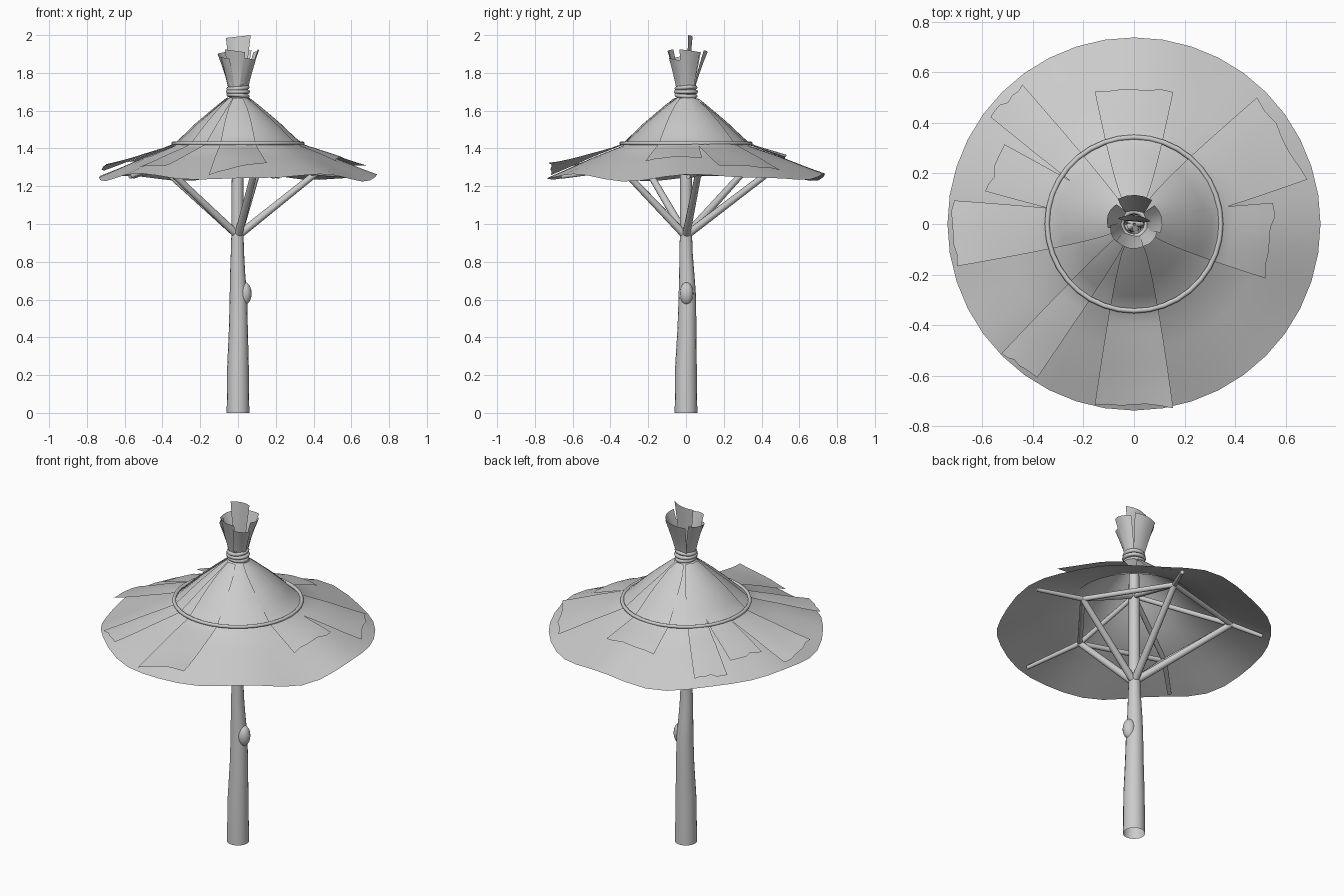
import bpy, bmesh, math, random
from mathutils import Vector

random.seed(4)
if "Cube" in bpy.data.objects:
    bpy.data.objects.remove(bpy.data.objects["Cube"], do_unlink=True)

mat = bpy.data.materials.new("plain grey")
mat.use_nodes = True
GREY = (0.6, 0.6, 0.6, 1)
mat.diffuse_color = GREY
mat.node_tree.nodes["Principled BSDF"].inputs["Base Color"].default_value = GREY


def finish(name, bm, fix_normals=True):
    if fix_normals:
        bmesh.ops.recalc_face_normals(bm, faces=bm.faces)
    for f in bm.faces:
        f.smooth = True
    mesh = bpy.data.meshes.new(name)
    bm.to_mesh(mesh)
    bm.free()
    mesh.materials.append(mat)
    obj = bpy.data.objects.new(name, mesh)
    bpy.context.collection.objects.link(obj)
    bpy.ops.object.select_all(action="DESELECT")
    obj.select_set(True)
    bpy.context.view_layer.objects.active = obj
    bpy.ops.object.shade_smooth_by_angle(angle=math.radians(40))


def sheet(name, rows, cols, point, wrap=False):
    """Grid surface from point(row, col)."""
    bm = bmesh.new()
    g = [[bm.verts.new(point(i, j)) for j in range(cols)] for i in range(rows)]
    for i in range(rows - 1):
        for j in range(cols if wrap else cols - 1):
            k = (j + 1) % cols
            bm.faces.new((g[i][j], g[i + 1][j], g[i + 1][k], g[i][k]))
    finish(name, bm, False)


def pole(name, a, b, r1, r2, sides=10):
    a, b = Vector(a), Vector(b)
    bm = bmesh.new()
    bmesh.ops.create_cone(bm, cap_ends=True, segments=sides, radius1=r1,
                          radius2=r2, depth=(b - a).length)
    bm.transform((b - a).to_track_quat("Z", "Y").to_matrix().to_4x4())
    bmesh.ops.translate(bm, vec=(a + b) / 2, verts=bm.verts)
    finish(name, bm)


def hoop(name, radius, tube, z, tilt=(0, 0)):
    bpy.ops.mesh.primitive_torus_add(
        major_radius=radius, minor_radius=tube, major_segments=36,
        minor_segments=8, location=(0, 0, z), rotation=(tilt[0], tilt[1], 0))
    obj = bpy.context.object
    obj.name = name
    obj.data.materials.append(mat)
    bpy.ops.object.shade_smooth()


def polar(r, angle, z):
    return Vector((r * math.cos(angle), r * math.sin(angle), z))


# Trunk: slightly bent, tapering, open at the foot, with a knot on its left
TRUNK = [(0, 0, 0, .06), (.25, 0, 0, .057), (.45, .002, .005, .05),
         (.62, .002, .007, .046), (.74, -.002, .004, .04), (.85, -.003, 0, .035),
         (.95, -.003, 0, .032), (1.25, -.002, 0, .031), (1.62, 0, 0, .028)]


def trunk_point(i, j):
    z, x, y, r = TRUNK[len(TRUNK) - 1 - i]
    return polar(r, math.tau * j / 16, z) + Vector((x, y, 0))


sheet("trunk", len(TRUNK), 16, trunk_point, wrap=True)

bm = bmesh.new()
bmesh.ops.create_uvsphere(bm, u_segments=16, v_segments=10, radius=1)
bmesh.ops.scale(bm, vec=(.037, .036, .06), verts=bm.verts)
bmesh.ops.translate(bm, vec=(.035, .003, .632), verts=bm.verts)
finish("trunk_knot", bm)

# Canopy profile, interpolated by radius
PROFILE = [(.045, 1.67), (.1, 1.628), (.22, 1.527), (.34, 1.412),
           (.5, 1.35), (.64, 1.288), (.737, 1.247)]


def roof_height(r, angle):
    z = PROFILE[-1][1]
    for (r0, z0), (r1, z1) in zip(PROFILE, PROFILE[1:]):
        if r <= r1:
            z = z0 + (z1 - z0) * (r - r0) / (r1 - r0)
            break
    wave = .014 * math.sin(5 * angle + .6) + .008 * math.sin(8 * angle + 2)
    return z + wave * max(0, (r - .3) / .43) ** 1.5


def canopy_point(i, j):
    a = math.tau * j / 40
    r = PROFILE[i][0]
    return polar(r, a, roof_height(r, a))


sheet("canopy", len(PROFILE), 40, canopy_point, wrap=True)


# Overlapping leaf panels: angle, half width, outer radius, tip lift, sideways curl
def leaf_panel(name, degrees, half, reach, lift, curl):
    a = math.radians(degrees)
    out, side = polar(1, a, 0), polar(1, a + math.pi / 2, 0)
    ragged = [random.uniform(-.02, .0) for _ in range(7)]

    def point(i, j):
        t, v = i / 12, j / 3 - 1
        w = v * half * (.17 + .83 * t ** .7)
        r = .06 + (reach - .06) * t + ragged[j] * t ** 4
        p = out * r + side * w
        p.z = roof_height(p.to_2d().length, math.atan2(p.y, p.x)) + .01
        p.z += lift * max(0, t - .4) ** 1.4 / .49 * (1 + curl * v)
        return p

    sheet(name, 13, 7, point)


panels = [(-90, .155, .73, .04, .75), (-129, .085, .73, .03, .3),
          (183, .13, .72, .04, .75), (158, .1, .6, .006, 0),
          (136, .09, .71, .02, 0), (90, .155, .535, .012, 0),
          (30, .19, .69, .025, -.3), (-7, .15, .55, .01, 0)]
for n, p in enumerate(panels):
    leaf_panel(f"leaf_panel_{n + 1}", *p)

# Hoop on the roof and rope turns round the neck
hoop("roof_hoop", .343, .010, 1.427)
for n in range(3):
    hoop(f"neck_rope_{n + 1}", .05 + .003 * (n % 2), .011, 1.68 + .02 * n,
         (.06 * (n - 1), .08 * (1 - n)))


# Flared tuft of cut leaf ends
def tuft_blade(name, degrees, half, spread, top, base=.035):
    a = math.radians(degrees)
    out, side = polar(1, a, 0), polar(1, a + math.pi / 2, 0)

    def point(i, j):
        t, v = i / 4, j / 2 - 1
        r = base + (spread - base) * t ** 1.3 - .018 * v * v * t
        p = out * r + side * v * (.026 + (half - .026) * t)
        p.z = 1.66 + (top - 1.66) * t - .015 * t * (v + 1) * .5
        return p

    sheet(name, 5, 5, point)


blades = [(88, .068, .115, 1.92), (160, .05, .11, 1.91), (212, .045, .1, 1.89),
          (258, .055, .098, 1.925), (318, .048, .1, 1.88), (12, .055, .113, 1.925)]
for n, b in enumerate(blades):
    tuft_blade(f"tuft_blade_{n + 1}", *b)
tuft_blade("tuft_blade_tall", 85, .066, .035, 2.0, base=.01)

# Uneven braces, rafters and tie beams: joint angle, radius, height, tip angle
supports = [(9, .42, 1.27, 1), (77, .48, 1.295, 72), (141, .52, 1.3, 144),
            (209, .455, 1.315, 214), (-75, .355, 1.295, -74)]
joints = [polar(r, math.radians(a), z) for a, r, z, _ in supports]
for k, joint in enumerate(joints):
    foot = Vector((joint.x, joint.y, 0)).normalized() * .015
    foot.z = .95
    tip = polar(.69, math.radians(supports[k][3]), 1.25)
    pole(f"brace_{k + 1}", foot, joint, .021, .017)
    pole(f"rafter_inner_{k + 1}", (0, 0, 1.47), joint, .014, .014)
    pole(f"rafter_outer_{k + 1}", joint, tip, .014, .011)
    pole(f"tie_beam_{k + 1}", joint, joints[(k + 1) % 5], .014, .014)
